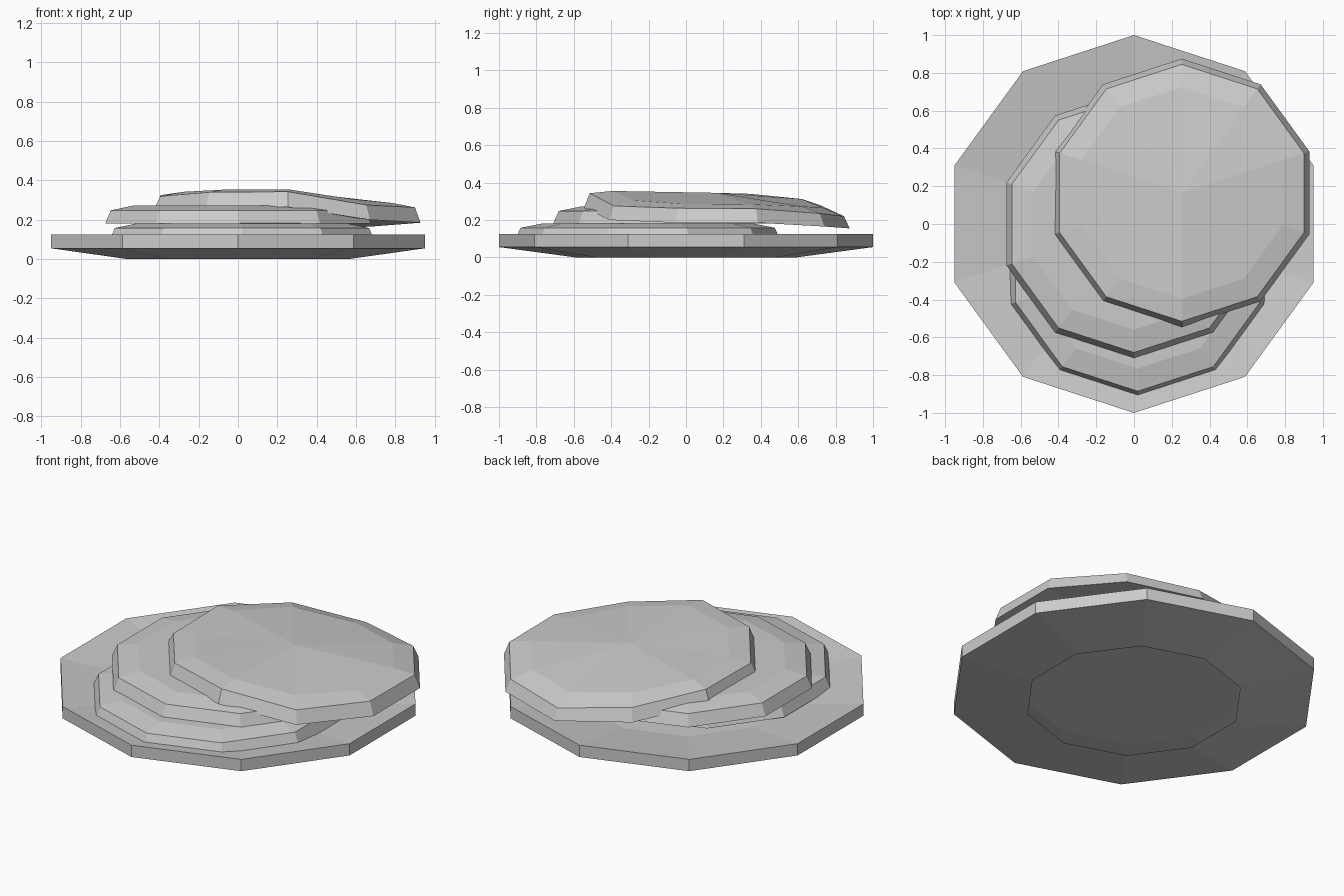
import bpy
from math import cos, sin, radians

if "Cube" in bpy.data.objects:
    bpy.data.objects.remove(bpy.data.objects["Cube"])

SIDES = 10


def stacked_disc(name, centre, rings, bottom_z, top_z):
    """Ten-sided disc; each ring is (radius, height or list of heights).
    bottom_z None leaves the underside open."""
    cx, cy = centre
    verts = []
    for r, h in rings:
        for k in range(SIDES):
            a = radians(-90 + 36 * k)
            z = h[k] if isinstance(h, list) else h
            verts.append((cx + r * cos(a), cy + r * sin(a), z))
    top = len(verts)
    verts.append((cx, cy, top_z))
    if bottom_z is not None:
        verts.append((cx, cy, bottom_z))
    faces = []
    last = (len(rings) - 1) * SIDES
    for k in range(SIDES):
        n = (k + 1) % SIDES
        if bottom_z is not None:
            faces.append((top + 1, n, k))
        faces.append((top, last + k, last + n))
        for i in range(len(rings) - 1):
            a, b = i * SIDES, (i + 1) * SIDES
            faces.append((a + k, a + n, b + n, b + k))
    mesh = bpy.data.meshes.new(name)
    mesh.from_pydata(verts, [], faces)
    mesh.update()
    obj = bpy.data.objects.new(name, mesh)
    bpy.context.collection.objects.link(obj)
    return obj


# Shallow dished plate, open underneath
stacked_disc("plate", (0, 0),
             [(0.59, 0.0), (1.0, 0.055), (1.0, 0.125), (0.59, 0.07)], None, 0.07)

# Two flat pancakes
for name, centre, z in (("bottom_pancake", (0.02, -0.205), 0.09),
                        ("middle_pancake", (0.0, 0.0), 0.18)):
    stacked_disc(name, centre,
                 [(0.71, z), (0.68, z + 0.068), (0.56, z + 0.092)],
                 z, z + 0.095)

# Top pancake, drooping towards the back and right (heights start at the front)
lower = [0.265, 0.20, 0.185, 0.185, 0.165, 0.155, 0.205, 0.25, 0.265, 0.262]
upper = [0.343, 0.275, 0.263, 0.26, 0.235, 0.22, 0.28, 0.325, 0.32, 0.34]
crown = [0.355, 0.305, 0.285, 0.284, 0.272, 0.268, 0.312, 0.34, 0.342, 0.353]
stacked_disc("top_pancake", (0.253, 0.165),
             [(0.71, lower), (0.68, upper), (0.56, crown)], 0.25, 0.345)
